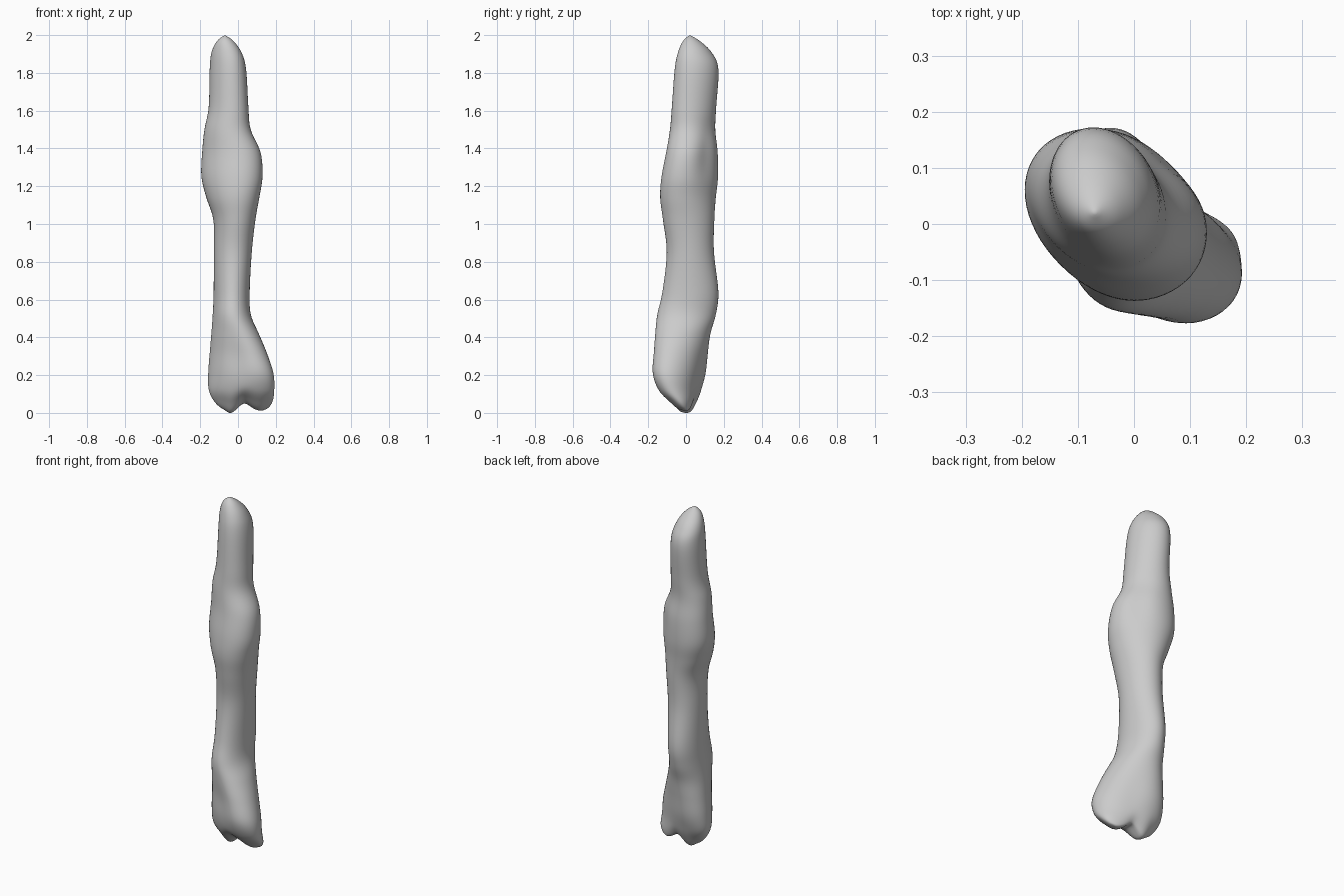
import bpy, bmesh, math

if "Cube" in bpy.data.objects:
    bpy.data.objects.remove(bpy.data.objects["Cube"])

# Sections: z, x min, x max, y min, y max, diagonal skew
SECTIONS = [
    (0.020, -0.05, 0.13, -0.012, 0.014, 0.1),
    (0.028, -0.09, 0.16, -0.045, 0.032, 0.2),
    (0.060, -0.125, 0.183, -0.085, 0.052, 0.3),
    (0.12, -0.155, 0.192, -0.145, 0.080, 0.4),
    (0.21, -0.158, 0.188, -0.178, 0.105, 0.42),
    (0.32, -0.15, 0.152, -0.173, 0.117, 0.35),
    (0.42, -0.142, 0.110, -0.165, 0.13, 0.22),
    (0.52, -0.135, 0.068, -0.153, 0.158, 0.1),
    (0.64, -0.13, 0.062, -0.125, 0.172, 0.08),
    (0.85, -0.128, 0.073, -0.102, 0.148, 0.08),
    (1.02, -0.13, 0.092, -0.122, 0.15, 0.12),
    (1.14, -0.168, 0.113, -0.137, 0.158, 0.2),
    (1.25, -0.194, 0.130, -0.13, 0.17, 0.25),
    (1.38, -0.190, 0.120, -0.105, 0.168, 0.25),
    (1.50, -0.178, 0.067, -0.085, 0.155, 0.2),
    (1.62, -0.155, 0.055, -0.075, 0.16, 0.2),
    (1.82, -0.150, 0.043, -0.06, 0.172, 0.2),
    (1.91, -0.140, 0.018, -0.042, 0.135, 0.2),
    (1.97, -0.110, -0.025, -0.015, 0.072, 0.1),
    (2.00, -0.07, -0.07, 0.02, 0.02, 0.0),
]
# Shallow grooves: angle (degrees), height, angular width, height spread, depth
GROOVES = [(-95, 0.27, 22, 0.14, 0.10), (75, 0.2, 25, 0.15, 0.08),
           (50, 1.36, 22, 0.13, 0.10), (-150, 0.55, 25, 0.2, 0.04)]
SIDES, STEPS = 64, 6


def spline(a, b, c, d, t):
    return 0.5 * (2*b + (c-a)*t + (2*a-5*b+4*c-d)*t*t + (3*b-a-3*c+d)*t**3)


def section_at(i, t):
    last = len(SECTIONS) - 1
    rows = [SECTIONS[min(max(i + k, 0), last)] for k in (-1, 0, 1, 2)]
    return [spline(*v, t) for v in zip(*rows)]


def point(sec, angle):
    z, x0, x1, y0, y1, skew = sec
    factor = 1.0
    for a, gz, width, spread, depth in GROOVES:
        da = (math.degrees(angle) - a + 180) % 360 - 180
        factor -= depth * math.exp(-(da/width)**2 - ((z-gz)/spread)**2)
    x = (x0+x1)/2 + factor * (x1-x0)/2 * math.cos(angle)
    y = (y0+y1)/2 + factor * (y1-y0)/2 * math.sin(angle - skew)
    # two low feet with a notch between them
    low = max(0, 1 - z/0.14)
    z += low * (0.035*math.exp(-((x-0.035)/0.035)**2)
                - 0.025*math.exp(-((x+0.04)/0.03)**2)
                - 0.010*math.exp(-((x-0.12)/0.03)**2))
    return x, y, max(z, 0)


# Lofted column
bm = bmesh.new()
params = [(i, s/STEPS) for i in range(len(SECTIONS)-1) for s in range(STEPS)]
params.append((len(SECTIONS)-2, 1.0))
rings = []
for i, t in params:
    sec = section_at(i, t)
    rings.append([bm.verts.new(point(sec, 2*math.pi*k/SIDES)) for k in range(SIDES)])
for lo, hi in zip(rings, rings[1:]):
    for k in range(SIDES):
        n = (k+1) % SIDES
        bm.faces.new((lo[k], lo[n], hi[n], hi[k]))
# Close the narrow underside with strips
for k in range(SIDES//2):
    a, b = rings[0][k], rings[0][k+1]
    c, d = rings[0][(-k-1) % SIDES], rings[0][-k % SIDES]
    corners = list(dict.fromkeys((a, d, c, b)))
    if len(corners) > 2:
        bm.faces.new(corners)
bmesh.ops.remove_doubles(bm, verts=bm.verts, dist=0.0003)
bmesh.ops.recalc_face_normals(bm, faces=bm.faces)
for f in bm.faces:
    f.smooth = True
mesh = bpy.data.meshes.new("bone_column")
bm.to_mesh(mesh)
bm.free()
column = bpy.data.objects.new("bone_column", mesh)
bpy.context.collection.objects.link(column)

# Soften the surface
smooth = column.modifiers.new("soften", 'SMOOTH')
smooth.factor = 0.5
smooth.iterations = 3
